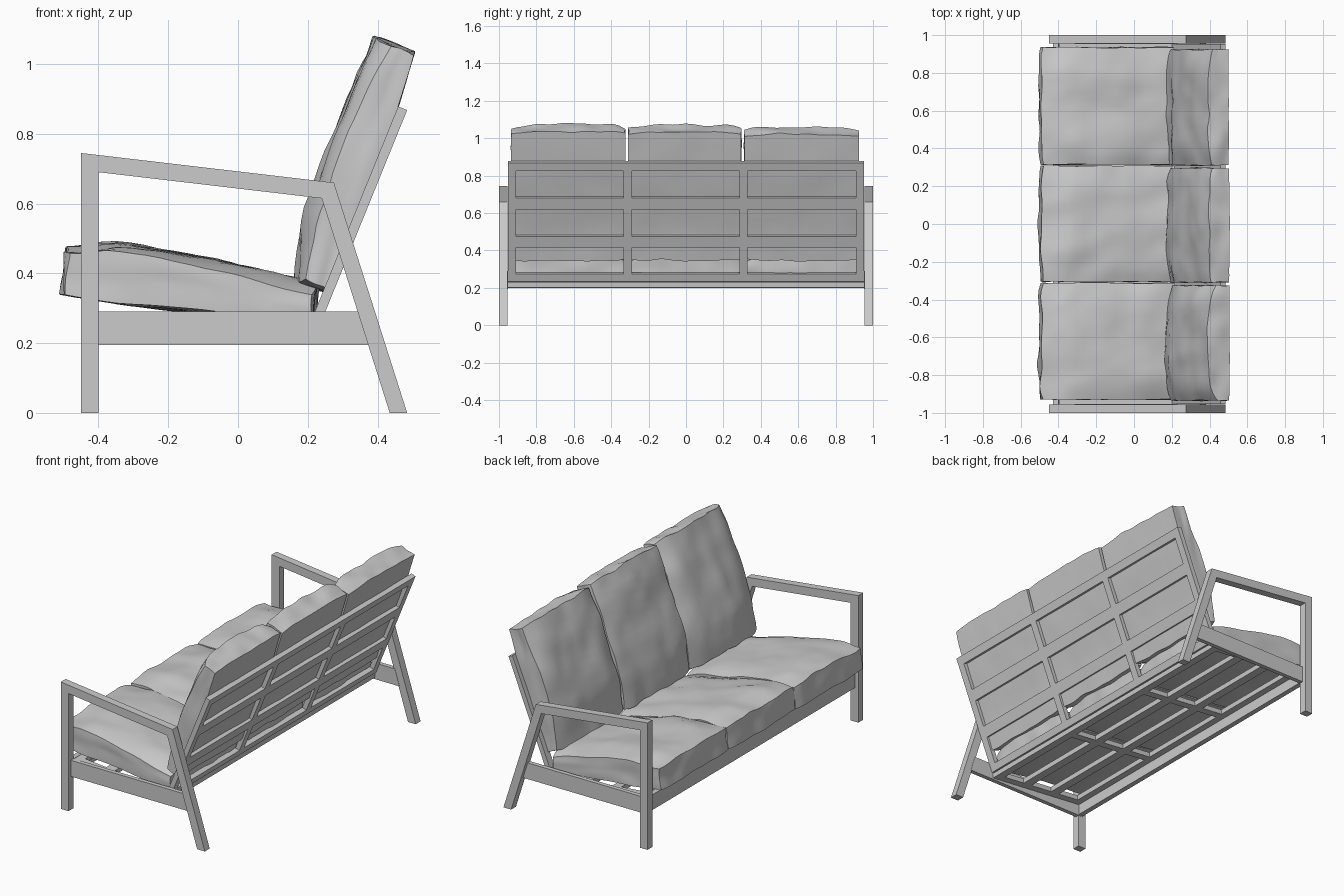
import bpy, bmesh
from mathutils import Vector, noise

if "Cube" in bpy.data.objects:
    bpy.data.objects.remove(bpy.data.objects["Cube"], do_unlink=True)

grey = bpy.data.materials.new("plain grey")
grey.use_nodes = True
COLOR = (0.6, 0.6, 0.6, 1)
grey.diffuse_color = COLOR
grey.node_tree.nodes["Principled BSDF"].inputs["Base Color"].default_value = COLOR


def finish(name, bm):
    bmesh.ops.recalc_face_normals(bm, faces=bm.faces)
    mesh = bpy.data.meshes.new(name)
    bm.to_mesh(mesh)
    bm.free()
    mesh.materials.append(grey)
    obj = bpy.data.objects.new(name, mesh)
    bpy.context.collection.objects.link(obj)
    return obj


def prism(bm, profile, y0, y1):
    """Extrude an x-z outline from y0 to y1."""
    face = bm.faces.new([bm.verts.new((x, y0, z)) for x, z in profile])
    out = bmesh.ops.extrude_face_region(bm, geom=[face])["geom"]
    verts = [v for v in out if isinstance(v, bmesh.types.BMVert)]
    bmesh.ops.translate(bm, verts=verts, vec=(0, y1 - y0, 0))


def rect(x0, x1, z0, z1):
    return [(x0, z0), (x1, z0), (x1, z1), (x0, z1)]


def strip(start, end, a, b, thick):
    """Slanted bar outline between fractions a and b of a line."""
    s, e = Vector(start), Vector(end)
    d = (e - s).normalized()
    n = Vector((-d.y, d.x)) * thick
    p, q = s.lerp(e, a), s.lerp(e, b)
    return [p, q, q + n, p + n]


# End frames: front leg, sloping arm and raked back leg in one outline
ARM = [(-0.45, 0), (-0.40, 0), (-0.40, 0.69), (0.24, 0.615),
       (0.435, 0), (0.485, 0), (0.275, 0.66), (-0.45, 0.745)]
SIDE_RAIL = [(-0.43, 0.195), (0.38, 0.195), (0.35, 0.29), (-0.43, 0.29)]
for name, s in (("near", -1), ("far", 1)):
    bm = bmesh.new()
    prism(bm, ARM, s * 0.955, s)
    finish(name + "_arm_frame", bm)
    bm = bmesh.new()
    prism(bm, SIDE_RAIL, s * 0.953, s * 0.978)
    finish(name + "_side_rail", bm)

# Front apron
bm = bmesh.new()
prism(bm, rect(-0.43, -0.40, 0.2, 0.29), -0.953, 0.953)
finish("front_apron", bm)


# Lattice panels: bars running along y between uprights
POSTS = [(-0.953, -0.91), (-0.335, -0.29), (0.285, 0.33), (0.91, 0.953)]


def lattice(name, start, end, bars, thick):
    bm = bmesh.new()
    for y0, y1 in POSTS:
        prism(bm, strip(start, end, 0, 1, thick), y0, y1)
    for (_, y0), (y1, _) in zip(POSTS, POSTS[1:]):
        for a, b in bars:
            prism(bm, strip(start, end, a, b, thick), y0, y1)
    finish(name, bm)


lattice("back_frame", (0.228, 0.235), (0.485, 0.868),
        [(0, 0.06), (0.285, 0.38), (0.606, 0.703), (0.93, 1)], 0.028)
lattice("seat_frame", (-0.40, 0.262), (0.22, 0.203),
        [(0, 0.07), (0.29, 0.38), (0.61, 0.70), (0.92, 1)], 0.028)


def along(points, t):
    """Point at parameter t (0..1) on an evenly spaced polyline."""
    f = t * (len(points) - 1)
    i = min(int(f), len(points) - 2)
    return Vector(points[i]).lerp(Vector(points[i + 1]), f - i)


# Cushions: a gridded slab mapped between two outlines, then crumpled
def cushion(name, under, over, y0, y1, bulge, sag, drop, seed):
    bm = bmesh.new()
    bmesh.ops.create_cube(bm, size=1)
    bmesh.ops.subdivide_edges(bm, edges=bm.edges[:], cuts=17, use_grid_fill=True)
    length = (Vector(over[-1]) - Vector(over[0])).normalized()
    for v in bm.verts:
        u, t, w = v.co.x + 0.5, v.co.y + 0.5, v.co.z + 0.5
        a, b = along(under, u), along(over, u)
        p = a.lerp(b, w)
        # soft dents across the slab, fuller in the middle than at the sides
        m = noise.noise(Vector((u * 3, t * 3, w * 0.8 + seed * 7)))
        m += 0.5 * noise.noise(Vector((u * 7, t * 7, w + seed * 5)))
        edge = abs(2 * t - 1) ** 4
        puff = bulge * w * (0.35 - edge) * (0.5 + 0.5 * u)
        puff -= sag * (1 - w) * (1 - edge) * u
        p += (b - a).normalized() * (m * (0.004 + 0.012 * w) + puff)
        # wavy rims with rounded corners
        rim = 0.014 * noise.noise(Vector((t * 5, w, seed * 3 + u)))
        corner = 0.01 * abs(2 * t - 1) ** 8
        p += length * ((2 * u - 1) ** 5 * rim - (2 * u - 1) * corner - drop * u)
        side = 0.006 * noise.noise(Vector((u * 5, w * 2, seed + t))) * (2 * t - 1)
        v.co = (p.x, y0 + (y1 - y0) * t + side, p.y)
    obj = finish(name, bm)
    bpy.ops.object.select_all(action="DESELECT")
    obj.select_set(True)
    bpy.context.view_layer.objects.active = obj
    bpy.ops.object.shade_smooth_by_angle(angle=0.7)


SEAT_UNDER = [(-0.505, 0.34), (-0.33, 0.315), (-0.14, 0.298), (0.04, 0.278), (0.215, 0.256)]
SEAT_OVER = [(-0.49, 0.47), (-0.33, 0.476), (-0.14, 0.448), (0.04, 0.403), (0.225, 0.36)]
BACK_UNDER = [(0.262, 0.345), (0.315, 0.51), (0.385, 0.68), (0.452, 0.85), (0.507, 1.035)]
BACK_OVER = [(0.177, 0.38), (0.203, 0.56), (0.268, 0.74), (0.333, 0.92), (0.405, 1.072)]
SPANS = [("near", -0.93, -0.313, 0.055, 0),
         ("middle", -0.305, 0.308, 0.025, 0.003),
         ("far", 0.315, 0.935, 0.025, 0.015)]
for i, (name, y0, y1, bulge, drop) in enumerate(SPANS):
    cushion(name + "_seat_cushion", SEAT_UNDER, SEAT_OVER, y0, y1, 0.03, 0.018, 0, i + 1.3)
    cushion(name + "_back_cushion", BACK_UNDER, BACK_OVER,
            y0 - 0.004, y1 - 0.012, bulge, 0, drop, i + 5.7)
